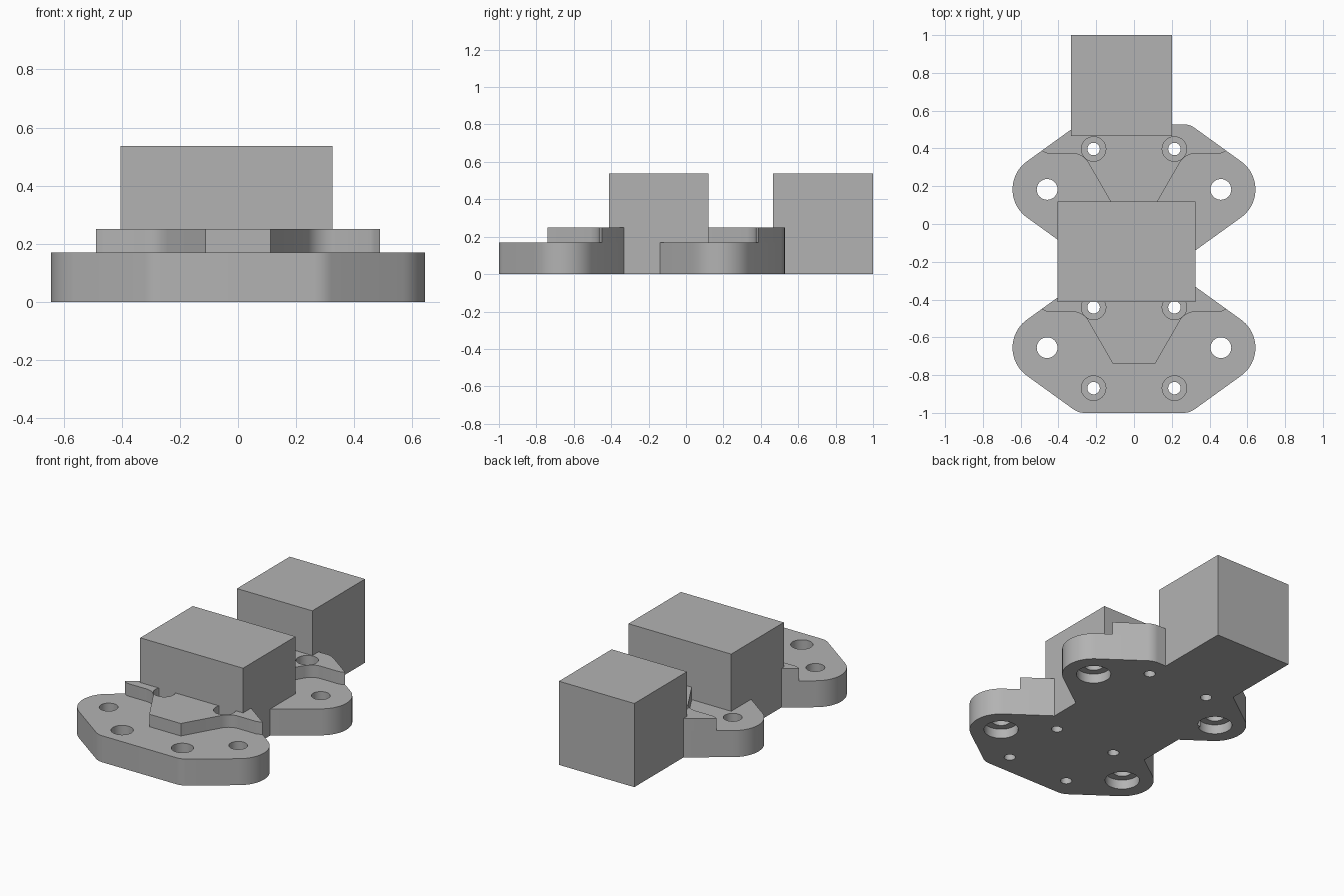
import bpy, bmesh, math
from mathutils import Vector

if "Cube" in bpy.data.objects:
    bpy.data.objects.remove(bpy.data.objects["Cube"])

grey = bpy.data.materials.new("mid_grey")
grey.diffuse_color = (0.45, 0.45, 0.45, 1)
grey.use_nodes = True
grey.node_tree.nodes["Principled BSDF"].inputs["Base Color"].default_value = grey.diffuse_color

PLATE_TOP, PAD_TOP, BLOCK_TOP = 0.17, 0.25, 0.537
HALF = 0.345                      # half depth of a plate
EAR_X, EAR_R = 0.46, 0.183        # rounded side ears
SLANT = math.radians(54.2)        # direction normal to the slanted edges


def add(name, bm):
    bmesh.ops.recalc_face_normals(bm, faces=bm.faces)
    mesh = bpy.data.meshes.new(name)
    bm.to_mesh(mesh)
    bm.free()
    mesh.materials.append(grey)
    ob = bpy.data.objects.new(name, mesh)
    bpy.context.collection.objects.link(ob)
    return ob


def prism(name, pts, z0, z1):
    bm = bmesh.new()
    face = bm.faces.new([bm.verts.new((x, y, z0)) for x, y in pts])
    ext = bmesh.ops.extrude_face_region(bm, geom=[face])["geom"]
    bmesh.ops.translate(bm, vec=(0, 0, z1 - z0),
                        verts=[v for v in ext if isinstance(v, bmesh.types.BMVert)])
    return add(name, bm)


def block(name, x0, x1, y0, y1):
    return prism(name, [(x0, y0), (x1, y0), (x1, y1), (x0, y1)], 0, BLOCK_TOP)


def arc(cx, cy, r, a0, a1, n):
    return [(cx + r * math.cos(a0 + (a1 - a0) * i / n),
             cy + r * math.sin(a0 + (a1 - a0) * i / n)) for i in range(n + 1)]


def mirror_x(pts):
    return pts + [(-x, y) for x, y in reversed(pts)]


def stepped_cutters(bm, places, steps, n=32):
    """Lathe a stepped shaft, given (radius, z) rings, at each place."""
    for px, py in places:
        rings = [[bm.verts.new((px + r * math.cos(2 * math.pi * i / n),
                                py + r * math.sin(2 * math.pi * i / n), z))
                  for i in range(n)] for r, z in steps]
        bm.faces.new(rings[0])
        bm.faces.new(rings[-1])
        for a, b in zip(rings, rings[1:]):
            for i in range(n):
                j = (i + 1) % n
                bm.faces.new((a[i], a[j], b[j], b[i]))


# Corner rounding between the flat edge and the slanted edge
FILLET = 0.10
nx, ny = math.cos(SLANT), math.sin(SLANT)
corner_y = HALF - FILLET
corner_x = (EAR_X * nx + EAR_R - FILLET - corner_y * ny) / nx
corner = arc(corner_x, corner_y, FILLET, SLANT, math.pi / 2, 6)

# Plate outline: right half from front to back, then mirrored
plate_half = ([(x, -y) for x, y in reversed(corner)]
              + arc(EAR_X, 0, EAR_R, -SLANT, SLANT, 20) + corner)
# Raised pad outline sharing the plate's back edge
tip_y = 0.205
tip_x = (EAR_X * nx + EAR_R - tip_y * ny) / nx
pad_half = ([(0.112, -0.085)]
            + arc(0.325, 0.095, 0.095, math.radians(149), math.radians(90), 8)
            + [(0.455, 0.19), (0.468, 0.194), (tip_x, tip_y)] + corner)

screws = [(sx * 0.214, sy * 0.214) for sx in (-1, 1) for sy in (-1, 1)]
mounts = [(-EAR_X, 0), (EAR_X, 0)]

for label, cy in (("front", -0.655), ("back", 0.183)):
    # Counterbored screw holes and mounting holes
    bm = bmesh.new()
    stepped_cutters(bm, screws, [(0.033, -0.1), (0.033, 0.06), (0.065, 0.06), (0.065, 0.4)])
    stepped_cutters(bm, mounts, [(0.1, -0.1), (0.1, 0.06), (0.055, 0.06), (0.055, 0.4)])
    cutter = add("hole_cutter", bm)

    plate = prism(label + "_plate", mirror_x(plate_half), 0, PLATE_TOP)
    pad = prism(label + "_raised_pad", mirror_x(pad_half), PLATE_TOP, PAD_TOP)
    for ob in (plate, pad):
        mod = ob.modifiers.new("holes", "BOOLEAN")
        mod.operation, mod.solver, mod.object = "DIFFERENCE", "EXACT", cutter
        bpy.ops.object.select_all(action="DESELECT")
        bpy.context.view_layer.objects.active = ob
        ob.select_set(True)
        bpy.ops.object.modifier_apply(modifier=mod.name)
        bpy.ops.object.shade_smooth_by_angle(angle=math.radians(30))
        ob.location.y = cy
    bpy.data.objects.remove(cutter)

# Solid blocks between and behind the plates
block("middle_block", -0.405, 0.325, -0.413, 0.12)
block("rear_block", -0.333, 0.202, 0.465, 1.0)
